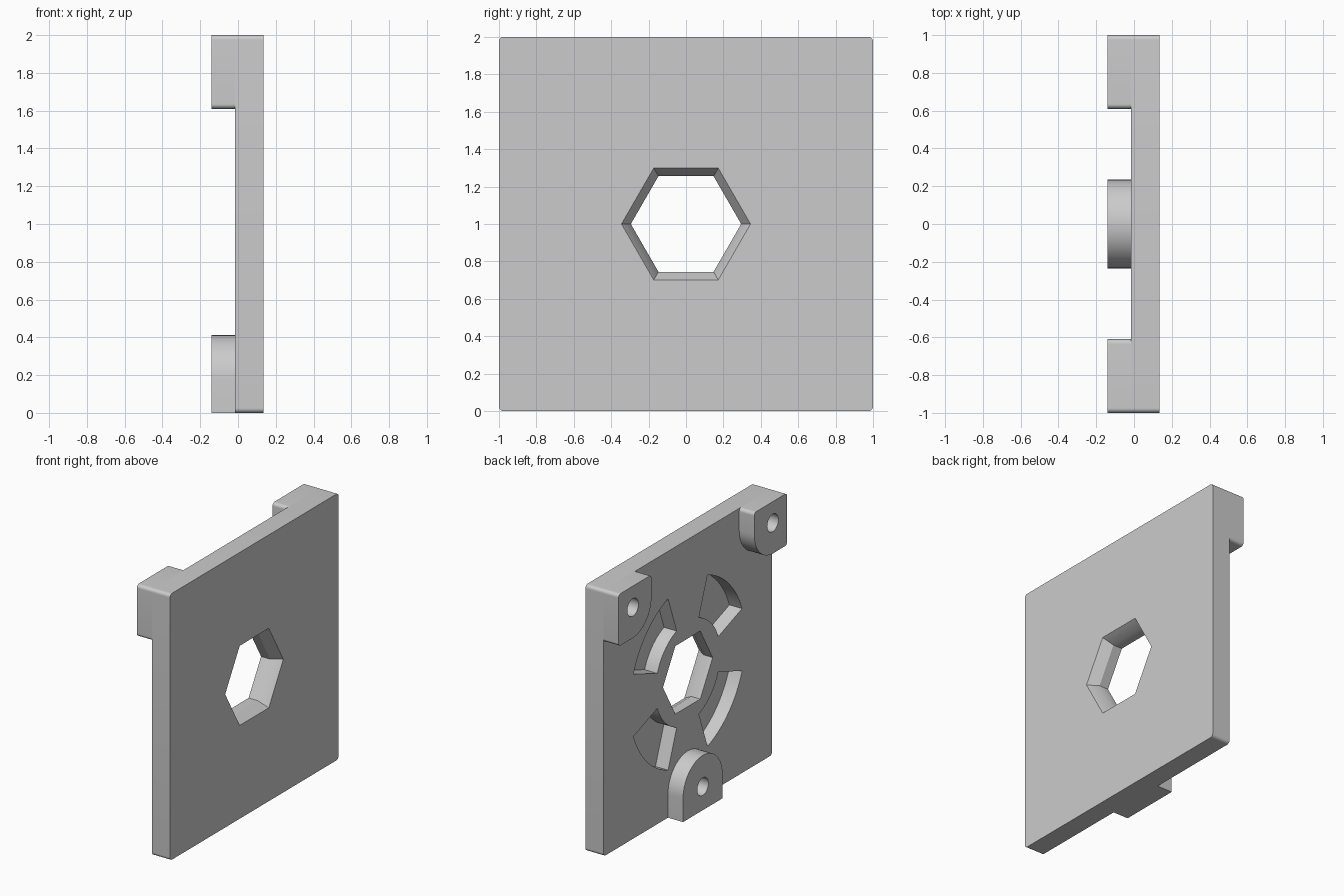
import bpy, bmesh
from math import sin, cos, tan, radians, pi
from mathutils import Vector

cube = bpy.data.objects.get("Cube")
if cube:
    bpy.data.objects.remove(cube, do_unlink=True)

BACK, FACE, FRONT = -0.14, -0.015, 0.135   # boss end, plate rear, plate front
MID = 1.0

grey = bpy.data.materials.new("light_grey")
grey.use_nodes = True
grey.diffuse_color = (0.6, 0.6, 0.6, 1)
grey.node_tree.nodes["Principled BSDF"].inputs["Base Color"].default_value = (0.6, 0.6, 0.6, 1)


def rounded(corners, steps=12):
    """Outline in the y-z plane from (y, z, corner radius)."""
    out = []
    for i, (y, z, r) in enumerate(corners):
        p = Vector((y, z))
        a = (Vector(corners[i - 1][:2]) - p).normalized()
        b = (Vector(corners[(i + 1) % len(corners)][:2]) - p).normalized()
        if r == 0:
            out.append(p)
            continue
        c = p + (a + b) * r                # square corners only
        for k in range(steps + 1):
            t = k / steps * pi / 2
            out.append(c - b * r * cos(t) - a * r * sin(t))
    return out


def circle(y, z, r, n):
    return [Vector((y + r * cos(2 * pi * k / n), z + r * sin(2 * pi * k / n))) for k in range(n)]


def sector(mid, half, r0, r1, n=16):
    angles = [radians(mid - half + 2 * half * k / n) for k in range(n + 1)]
    ring = lambda r, seq: [Vector((r * cos(a), MID + r * sin(a))) for a in seq]
    return ring(r1, angles) + ring(r0, reversed(angles))


def loft(name, rings):
    """Solid through (x, outline) sections."""
    bm = bmesh.new()
    loops = [[bm.verts.new((x, p[0], p[1])) for p in pts] for x, pts in rings]
    for lo, hi in zip(loops, loops[1:]):
        for i in range(len(lo)):
            j = (i + 1) % len(lo)
            bm.faces.new((lo[i], lo[j], hi[j], hi[i]))
    bm.faces.new(loops[0])
    bm.faces.new(loops[-1])
    bmesh.ops.recalc_face_normals(bm, faces=bm.faces)
    me = bpy.data.meshes.new(name)
    bm.to_mesh(me)
    bm.free()
    me.materials.append(grey)
    ob = bpy.data.objects.new(name, me)
    bpy.context.collection.objects.link(ob)
    return ob


def activate(ob):
    bpy.ops.object.select_all(action='DESELECT')
    ob.select_set(True)
    bpy.context.view_layer.objects.active = ob


def cut(ob, cutter):
    cutter.hide_render = True
    mod = ob.modifiers.new("cut", 'BOOLEAN')
    mod.operation, mod.solver, mod.object = 'DIFFERENCE', 'EXACT', cutter
    activate(ob)
    bpy.ops.object.modifier_apply(modifier=mod.name)
    bpy.data.objects.remove(cutter, do_unlink=True)


def finish(ob):
    activate(ob)
    bpy.ops.object.shade_smooth_by_angle(angle=radians(30))


# Square plate with slightly rounded corners
R = 0.025
outline = rounded([(-1, 0, R), (1, 0, R), (1, 2, R), (-1, 2, R)])
plate = loft("plate", [(FACE, outline), (FRONT, outline)])

# Hexagonal through hole, flared towards the front
hexagon = lambda r: circle(0, MID, r, 6)
small, large, flare = 0.295, 0.345, 0.075
extra = large + (large - small)
cut(plate, loft("hex_cutter", [(FACE - 0.1, hexagon(small)), (FRONT - flare, hexagon(small)),
                               (FRONT + flare, hexagon(extra))]))

# Four curved pockets in the rear face
for angle in (45, 135, 225, 315):
    arc = sector(angle, 25, 0.385, 0.685)
    cut(plate, loft("pocket_cutter", [(FACE - 0.1, arc), (FACE + 0.105, arc)]))
finish(plate)


# Mounting bosses with blind screw holes
def boss(name, corners, y, z):
    shape = rounded(corners)
    ob = loft(name, [(BACK, shape), (FACE, shape)])
    hole = circle(y, z, 0.066, 32)
    cut(ob, loft("hole_cutter", [(BACK - 0.1, hole), (BACK + 0.08, hole)]))
    finish(ob)


for side, s in (("left", 1), ("right", -1)):
    boss("rear_" + side + "_boss",
         [(s, 2, R), (s * 0.61, 2, R), (s * 0.61, 1.61, 0.225), (s, 1.61, R)], s * 0.83, 1.84)
W = 0.235
boss("bottom_boss", [(-W, 0, 0), (W, 0, 0), (W, 0.412, W), (-W, 0.412, W)], 0, 0.177)
